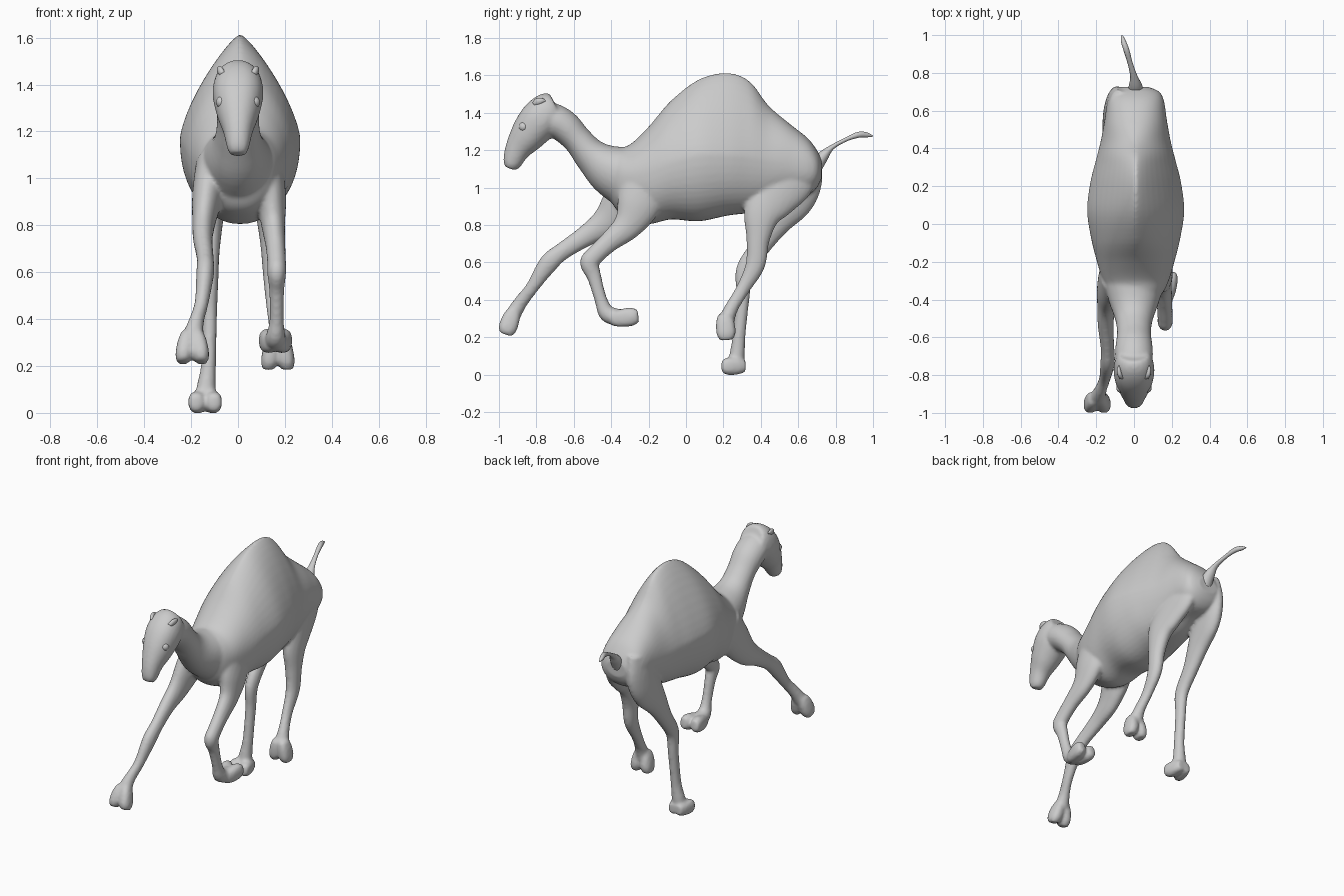
import bpy, bmesh
from math import cos, sin, pi
from mathutils import Vector


def spline(pts, sub):
    # Catmull-Rom interpolation of all section values
    out = []
    for i in range(len(pts) - 1):
        p0, p1, p2, p3 = (pts[max(0, min(len(pts) - 1, i + k))] for k in (-1, 0, 1, 2))
        for s in range(sub):
            t = s / sub
            out.append([0.5 * (2 * b + (c - a) * t + (2 * a - 5 * b + 4 * c - d) * t * t
                               + (3 * b - a - 3 * c + d) * t ** 3)
                        for a, b, c, d in zip(p0, p1, p2, p3)])
    return out + [list(pts[-1])]


def loft(bm, pts, seg=28, sub=5, low=2.0, upright=False):
    # Sections are (x, y, z, up, down, half width, roundness of the upper half)
    secs = spline(pts, sub)
    rings = []
    for i, (x, y, z, up, down, w, n) in enumerate(secs):
        a, b = secs[max(0, i - 1)], secs[min(len(secs) - 1, i + 1)]
        t = Vector((0, b[1] - a[1], b[2] - a[2])).normalized()
        nrm = Vector((0, 0, 1)) if upright else Vector((0, -t.z, t.y))
        ring = []
        for k in range(seg):
            c, s = cos(2 * pi * k / seg), sin(2 * pi * k / seg)
            e = 2 / (n if s >= 0 else low)
            u = w * abs(c) ** e * (1 if c > 0 else -1)
            v = abs(s) ** e * (up if s >= 0 else -down)
            ring.append(bm.verts.new(Vector((x + u, y, z)) + nrm * v))
        rings.append(ring)
    for r, q in zip(rings, rings[1:]):
        for k in range(seg):
            bm.faces.new((r[k], r[(k + 1) % seg], q[(k + 1) % seg], q[k]))
    bm.faces.new(rings[0])
    bm.faces.new(rings[-1])


def limb(bm, pts, **kw):
    # Sections are (x, y, z, depth radius, half width)
    loft(bm, [(x, y, z, r, r, w, 2) for x, y, z, r, w in pts], **kw)


def foot(bm, x, a, b, r):
    # Two splayed toes running from a to b in the side plane
    for s in (-1, 1):
        at = lambda t: (a[0] + (b[0] - a[0]) * t, a[1] + (b[1] - a[1]) * t)
        loft(bm, [(x + s * (.022 + .018 * t), *at(t), r * k, r * k, .037 * k, 2.4)
                  for t, k in ((0, .65), (.3, .93), (.7, 1), (.92, .8), (1, .6))], seg=20, low=2.6)


def finish(bm, name, voxel=0):
    bmesh.ops.recalc_face_normals(bm, faces=bm.faces)
    for f in bm.faces:
        f.smooth = True
    me = bpy.data.meshes.new(name)
    bm.to_mesh(me)
    bm.free()
    ob = bpy.data.objects.new(name, me)
    bpy.context.collection.objects.link(ob)
    if voxel:
        m = ob.modifiers.new("fuse", 'REMESH')
        m.mode, m.voxel_size, m.use_smooth_shade = 'VOXEL', voxel, True
        m = ob.modifiers.new("soften", 'SMOOTH')
        m.factor, m.iterations = .5, 4
    return ob


bm = bmesh.new()

# Trunk with hump
trunk = [(-.42, 1.07, .10, .10, .09, 2), (-.37, 1.06, .15, .18, .14, 2), (-.30, 1.06, .17, .225, .175, 2),
         (-.20, 1.08, .245, .275, .205, 1.9), (-.08, 1.13, .335, .30, .235, 1.6),
         (.07, 1.17, .41, .35, .257, 1.38), (.22, 1.17, .445, .32, .24, 1.3),
         (.34, 1.16, .41, .295, .21, 1.35), (.44, 1.14, .30, .25, .185, 1.6), (.55, 1.13, .215, .19, .165, 2),
         (.65, 1.11, .155, .15, .15, 2.2), (.70, 1.10, .10, .10, .125, 2.2), (.725, 1.10, .05, .05, .07, 2)]
loft(bm, [(.009, *s) for s in trunk], seg=48, low=2.2, upright=True)

# Neck and head, each listed from the front backwards
loft(bm, [(0, -.765, 1.385, .08, .08, .09, 2), (0, -.705, 1.36, .088, .09, .10, 2),
          (0, -.647, 1.322, .088, .085, .098, 2),
          (0, -.577, 1.251, .079, .078, .09, 2), (0, -.50, 1.17, .09, .10, .10, 2),
          (0, -.40, 1.105, .125, .15, .135, 2), (0, -.25, 1.05, .17, .2, .18, 2)])
loft(bm, [(0, -.945, 1.103, .020, .035, .032, 2), (0, -.935, 1.130, .045, .052, .046, 2.2),
          (0, -.898, 1.203, .072, .066, .064, 2.2), (0, -.845, 1.273, .100, .088, .090, 2.2),
          (0, -.781, 1.353, .115, .105, .108, 2.3), (0, -.725, 1.405, .110, .09, .10, 2.2),
          (0, -.690, 1.425, .085, .06, .08, 2)])

# Front leg reaching forward
limb(bm, [(-.12, -.25, 1.06, .12, .06), (-.13, -.33, .93, .115, .065), (-.145, -.42, .82, .085, .05),
          (-.15, -.53, .745, .058, .042), (-.14, -.66, .66, .047, .036), (-.14, -.735, .595, .051, .038),
          (-.155, -.82, .47, .035, .03), (-.18, -.885, .385, .037, .034), (-.195, -.925, .32, .042, .05)])
foot(bm, -.195, (-.92, .345), (-.965, .215), .05)

# Front leg folded back
limb(bm, [(.13, -.22, 1.06, .12, .06), (.14, -.25, .92, .12, .065), (.15, -.31, .80, .08, .05),
          (.16, -.41, .71, .055, .042), (.165, -.49, .635, .05, .04), (.165, -.515, .595, .052, .04),
          (.165, -.49, .52, .038, .032), (.165, -.455, .40, .034, .03), (.16, -.42, .325, .045, .042),
          (.16, -.35, .305, .045, .05)])
foot(bm, .16, (-.40, .295), (-.255, .315), .05)

# Hind leg lifted
limb(bm, [(.085, .57, 1.17, .14, .06), (.095, .53, 1.06, .165, .065), (.115, .46, .95, .135, .06),
          (.13, .405, .85, .098, .055), (.14, .385, .72, .062, .045), (.145, .37, .585, .052, .038),
          (.15, .305, .46, .037, .03), (.165, .245, .36, .036, .034), (.17, .215, .29, .044, .05)])
foot(bm, .17, (.205, .325), (.218, .185), .052)

# Hind leg standing
limb(bm, [(-.08, .57, 1.17, .14, .06), (-.09, .59, 1.05, .14, .065), (-.105, .56, .94, .125, .06),
          (-.115, .48, .82, .085, .052), (-.12, .40, .69, .056, .042), (-.12, .315, .56, .048, .036),
          (-.12, .305, .42, .036, .031), (-.125, .285, .22, .034, .031), (-.135, .275, .12, .04, .04),
          (-.14, .265, .05, .045, .05)])
foot(bm, -.14, (.318, .045), (.19, .045), .047)
finish(bm, "body", .0105)

# Tail with small tuft
bm = bmesh.new()
limb(bm, [(.01, .69, 1.11, .04, .045), (.008, .735, 1.17, .03, .035), (0, .78, 1.215, .014, .02),
          (-.02, .85, 1.255, .011, .014), (-.04, .92, 1.282, .016, .016), (-.055, .965, 1.282, .014, .014),
          (-.063, .998, 1.275, .004, .005)], seg=14)
finish(bm, "tail")

# Ears and eyes on both sides
for side, s in (("left", 1), ("right", -1)):
    bm = bmesh.new()
    limb(bm, [(s * .065, -.815, 1.445, .012, .014), (s * .075, -.795, 1.458, .02, .014),
              (s * .08, -.77, 1.465, .014, .01), (s * .08, -.75, 1.465, .003, .003)], seg=12)
    finish(bm, side + "_ear")
    bm = bmesh.new()
    bmesh.ops.create_uvsphere(bm, u_segments=16, v_segments=10, radius=.026)
    bmesh.ops.translate(bm, verts=bm.verts, vec=(s * .068, -.868, 1.325))
    finish(bm, side + "_eye")
